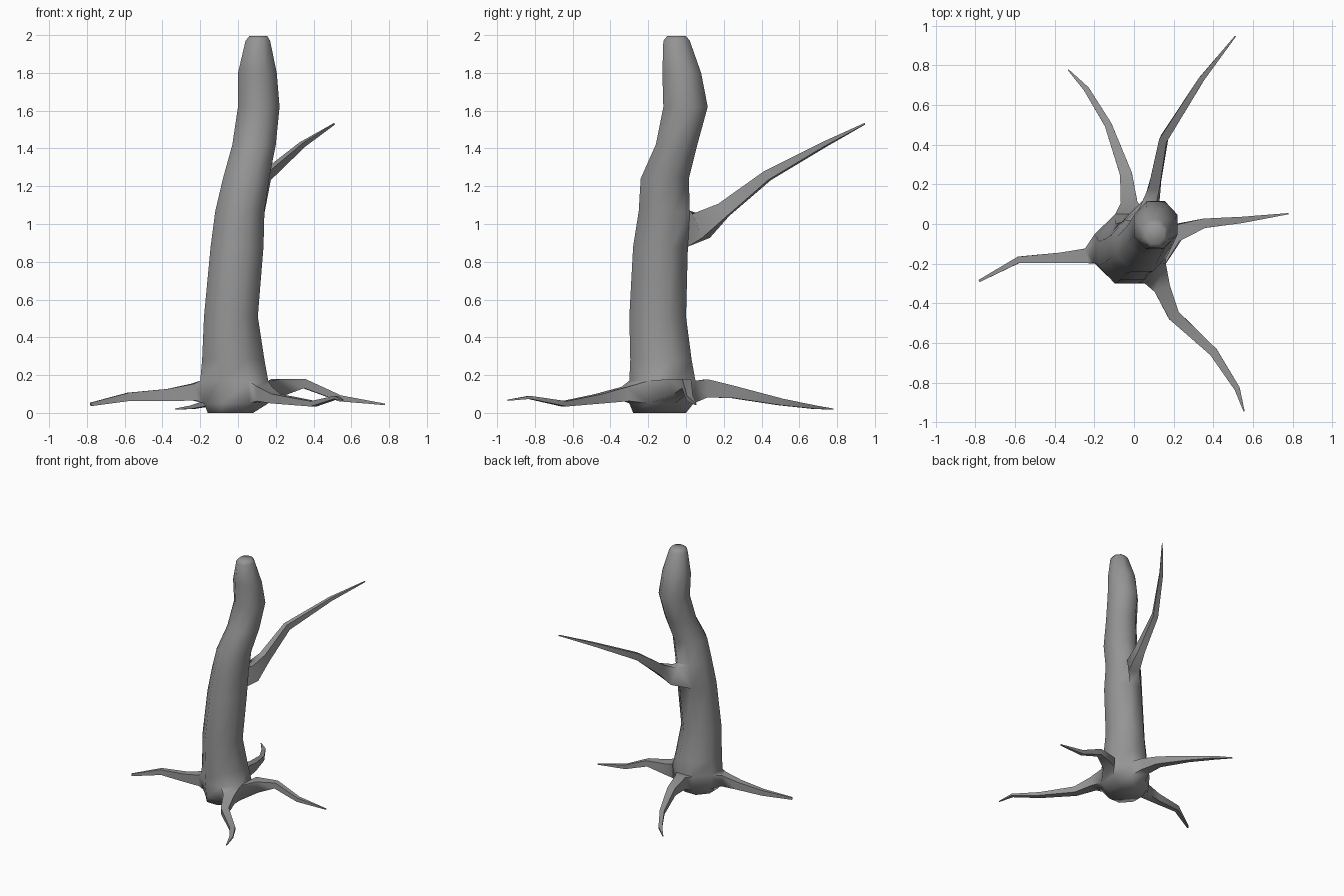
import bpy
import bmesh
import math
from mathutils import Vector

cube = bpy.data.objects.get("Cube")
if cube:
    bpy.data.objects.remove(cube)

SIDES = 8

# Trunk outline: height, x min, x max, y min, y max
TRUNK = [
    (0.0, -0.16, 0.08, -0.28, 0.0),
    (0.05, -0.18, 0.16, -0.30, 0.04),
    (0.17, -0.20, 0.16, -0.30, 0.05),
    (0.28, -0.19, 0.14, -0.295, 0.03),
    (0.51, -0.18, 0.105, -0.30, 0.0),
    (0.88, -0.145, 0.135, -0.28, 0.01),
    (1.07, -0.12, 0.14, -0.25, 0.02),
    (1.24, -0.08, 0.165, -0.24, 0.015),
    (1.42, -0.03, 0.20, -0.16, 0.06),
    (1.62, 0.0, 0.22, -0.12, 0.115),
    (1.80, 0.0, 0.205, -0.125, 0.08),
    (1.97, 0.04, 0.17, -0.12, 0.02),
    (1.995, 0.06, 0.155, -0.10, 0.0),
]

# Limb paths: x, y, z, half width, half height
LEFT_ROOT = [(-0.235, -0.16, 0.11, 0.038, 0.045), (-0.37, -0.17, 0.095, 0.026, 0.032),
             (-0.58, -0.18, 0.085, 0.016, 0.022), (-0.78, -0.287, 0.045, 0.006, 0.009)]
RIGHT_ROOT = [(0.21, -0.045, 0.135, 0.045, 0.045), (0.35, 0.003, 0.155, 0.024, 0.024),
              (0.54, 0.02, 0.077, 0.016, 0.016), (0.778, 0.052, 0.045, 0.003, 0.004)]
FRONT_ROOT = [(0.14, -0.32, 0.10, 0.042, 0.038), (0.20, -0.46, 0.075, 0.03, 0.025),
              (0.40, -0.645, 0.048, 0.022, 0.014), (0.52, -0.83, 0.082, 0.014, 0.008),
              (0.555, -0.945, 0.067, 0.003, 0.003)]
BACK_ROOT = [(-0.025, 0.11, 0.13, 0.042, 0.048), (-0.04, 0.25, 0.11, 0.03, 0.032),
             (-0.13, 0.50, 0.058, 0.018, 0.018), (-0.24, 0.68, 0.03, 0.014, 0.009),
             (-0.332, 0.778, 0.02, 0.003, 0.003)]
BRANCH = [(0.075, 0.08, 0.99, 0.042, 0.07), (0.105, 0.20, 1.075, 0.028, 0.04),
          (0.15, 0.43, 1.255, 0.02, 0.026), (0.34, 0.73, 1.42, 0.014, 0.013),
          (0.51, 0.945, 1.53, 0.003, 0.004)]


def add_trunk(bm):
    """Stack rings fitted to the outline and skin them."""
    rings = []
    fit = 1 / math.cos(math.pi / SIDES)
    for z, x0, x1, y0, y1 in TRUNK:
        ring = []
        for i in range(SIDES):
            a = (i + 0.5) * math.tau / SIDES
            x = (x0 + x1) / 2 + (x1 - x0) / 2 * fit * math.cos(a)
            y = (y0 + y1) / 2 + (y1 - y0) / 2 * fit * math.sin(a)
            ring.append(bm.verts.new((x, y, z)))
        rings.append(ring)
    for low, high in zip(rings, rings[1:]):
        for i in range(SIDES):
            j = (i + 1) % SIDES
            bm.faces.new((low[i], low[j], high[j], high[i]))
    bm.faces.new(rings[0][::-1])
    bm.faces.new(rings[-1])


def grow_limb(bm, path):
    """Extrude the nearest trunk face along a tapering path."""
    points = [Vector(p[:3]) for p in path]
    quads = [f for f in bm.faces if len(f.verts) == 4]
    base = min(quads, key=lambda f: (f.calc_center_median() - points[0]).length)
    ring = list(base.verts)
    center = base.calc_center_median()
    bm.faces.remove(base)
    for k, (point, spec) in enumerate(zip(points, path)):
        ahead = points[min(k + 1, len(points) - 1)]
        along = (ahead - center).normalized()
        side = along.cross(Vector((0, 0, 1))).normalized()
        up = side.cross(along)
        new_ring = []
        for v in ring:
            d = v.co - center
            offset = (side * math.copysign(spec[3], d.dot(side))
                      + up * math.copysign(spec[4], d.dot(up)))
            new_ring.append(bm.verts.new(point + offset))
        for i in range(4):
            j = (i + 1) % 4
            bm.faces.new((ring[i], ring[j], new_ring[j], new_ring[i]))
        ring, center = new_ring, point
    bm.faces.new(ring)


# Trunk, roots and branch as one continuous skin
bm = bmesh.new()
add_trunk(bm)
for limb in (LEFT_ROOT, RIGHT_ROOT, FRONT_ROOT, BACK_ROOT, BRANCH):
    grow_limb(bm, limb)
bmesh.ops.recalc_face_normals(bm, faces=bm.faces)
mesh = bpy.data.meshes.new("bare_tree")
bm.to_mesh(mesh)
bm.free()
tree = bpy.data.objects.new("bare_tree", mesh)
bpy.context.collection.objects.link(tree)

# Grey bark
bark = bpy.data.materials.new("grey_bark")
bark.use_nodes = True
color = (0.3, 0.3, 0.3, 1)
bark.diffuse_color = color
bark.node_tree.nodes["Principled BSDF"].inputs["Base Color"].default_value = color
mesh.materials.append(bark)

# Smooth shading with crisp cut ends
bpy.ops.object.select_all(action="DESELECT")
tree.select_set(True)
bpy.context.view_layer.objects.active = tree
bpy.ops.object.shade_smooth_by_angle(angle=math.radians(75))
